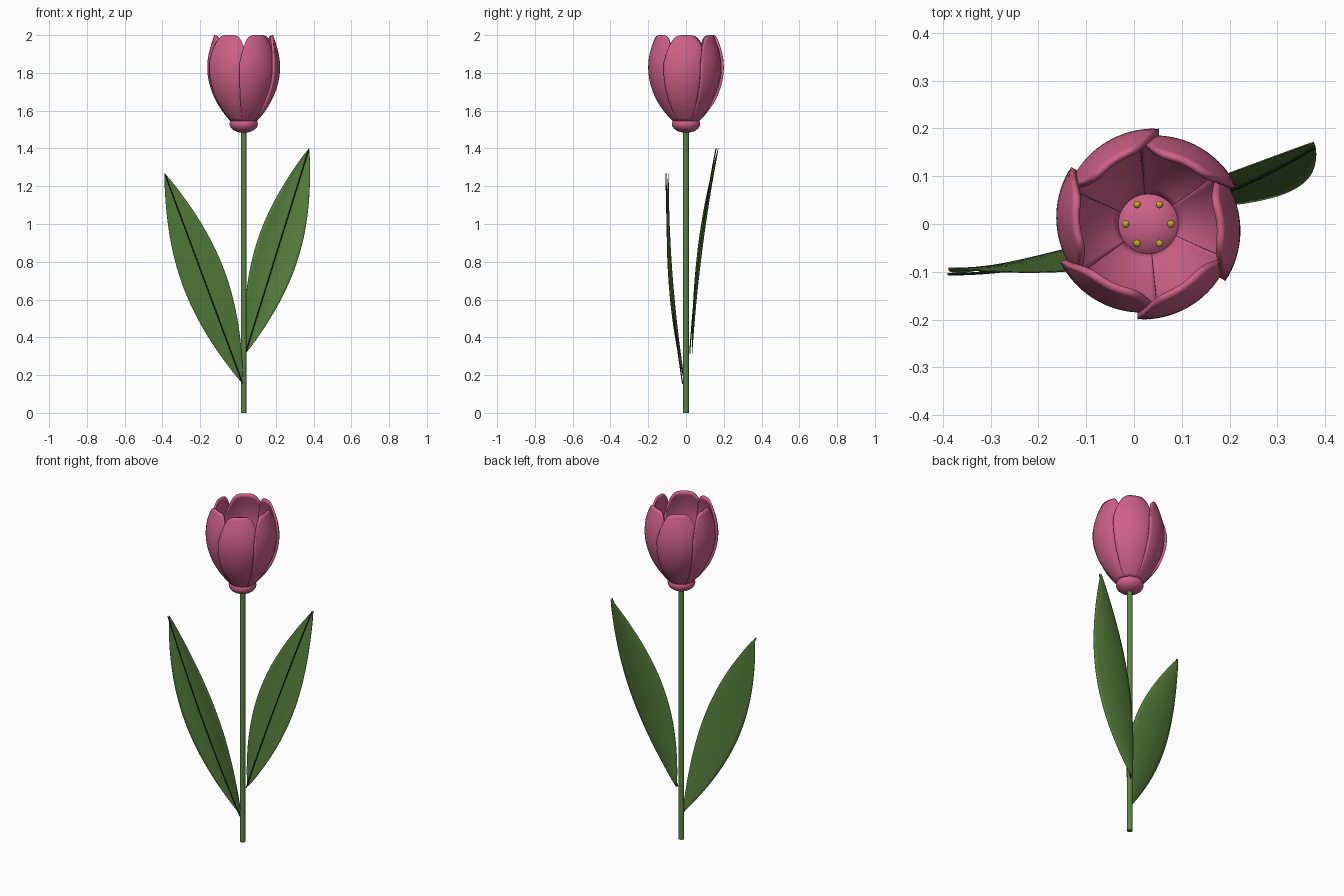
import bpy, bmesh, math
from mathutils import Vector, Matrix

if "Cube" in bpy.data.objects:
    bpy.data.objects.remove(bpy.data.objects["Cube"])

CX = 0.03  # flower axis


def material(name, rgb):
    m = bpy.data.materials.new(name)
    m.diffuse_color = (*rgb, 1)
    m.use_nodes = True
    m.node_tree.nodes["Principled BSDF"].inputs["Base Color"].default_value = m.diffuse_color
    return m


PINK = material("petal pink", (0.62, 0.12, 0.25))
LEAF = material("leaf green", (0.085, 0.20, 0.042))
STEM = material("stem green", (0.10, 0.24, 0.05))
VEIN = material("vein dark green", (0.012, 0.025, 0.008))
GOLD = material("stamen gold", (0.58, 0.38, 0.02))


def finish(name, bm, mat):
    me = bpy.data.meshes.new(name)
    bm.to_mesh(me)
    bm.free()
    for p in me.polygons:
        p.use_smooth = True
    ob = bpy.data.objects.new(name, me)
    me.materials.append(mat)
    bpy.context.collection.objects.link(ob)
    bpy.context.view_layer.objects.active = ob
    ob.select_set(True)
    bpy.ops.object.shade_smooth_by_angle(angle=math.radians(40))
    ob.select_set(False)
    return ob


def sheet(name, fn, nu, nv, mat, thickness, offset):
    """Surface fn(u, v) with u in -1..1 and v in 0..1, thickened."""
    bm = bmesh.new()
    rows = [[bm.verts.new(fn(2 * i / nu - 1, j / nv)) for i in range(nu + 1)]
            for j in range(nv + 1)]
    for a, b in zip(rows, rows[1:]):
        for i in range(nu):
            bm.faces.new((a[i], a[i + 1], b[i + 1], b[i]))
    bmesh.ops.remove_doubles(bm, verts=bm.verts, dist=1e-5)
    ob = finish(name, bm, mat)
    mod = ob.modifiers.new("thickness", "SOLIDIFY")
    mod.thickness, mod.offset = thickness, offset
    return ob


def tube(name, points, radius, mat, sides=2):
    cu = bpy.data.curves.new(name, "CURVE")
    cu.dimensions = "3D"
    cu.bevel_depth, cu.bevel_resolution, cu.use_fill_caps = radius, sides, True
    sp = cu.splines.new("POLY")
    sp.points.add(len(points) - 1)
    for p, co in zip(sp.points, points):
        p.co = (*co, 1)
    cu.materials.append(mat)
    ob = bpy.data.objects.new(name, cu)
    bpy.context.collection.objects.link(ob)
    return ob


def ball(name, center, size, mat, seg=32):
    bm = bmesh.new()
    m = Matrix.Translation(center) @ Matrix.Diagonal((*size, 1))
    bmesh.ops.create_uvsphere(bm, u_segments=seg, v_segments=seg // 2, radius=1, matrix=m)
    return finish(name, bm, mat)


# Stem and flower base
tube("stem", [(CX, 0, 0), (CX, 0, 1.52)], 0.015, STEM, 6)
ball("flower_base", (CX, 0, 1.53), (0.075, 0.075, 0.047), PINK)

# Petals: six overlapping shells, each tucked under its neighbour
PROFILE = [(0, .066), (.13, .115), (.35, .168), (.565, .191), (.78, .185), (1, .155)]


def petal_radius(s):
    total = 0
    for i, (si, ri) in enumerate(PROFILE):
        for j, (sj, _) in enumerate(PROFILE):
            if j != i:
                ri *= (s - sj) / (si - sj)
        total += ri
    return total


def petal(center):
    def fn(u, v):
        s = v * (1 - 0.33 * abs(u) ** 4.5)
        r = petal_radius(s) - 0.009 * u * min(1, s * 4)
        a = center + u * math.radians(36.5)
        return (CX + r * math.cos(a), r * math.sin(a), 1.54 + 0.46 * s)
    return fn


for k in range(6):
    a = math.radians(60 * k)
    sheet(f"petal_{k + 1}", petal(a), 20, 24, PINK, 0.013, -1)
    # Stamen with a small round tip
    x, y = CX + 0.047 * math.cos(a), 0.047 * math.sin(a)
    tube(f"stamen_{k + 1}", [(x, y, 1.55), (x, y, 1.61)], 0.003, GOLD)
    ball(f"stamen_tip_{k + 1}", (x, y, 1.612), (0.008, 0.008, 0.008), GOLD, 12)


# Leaves: pointed blades cupped toward the front, each with a raised midrib
def leaf(name, base, tip, depth, half_width):
    (x0, z0), (x1, z1) = base, tip
    d = Vector((x1 - x0, z1 - z0)).normalized()

    def fn(u, v):
        w = half_width * math.sin(math.pi * v) ** 0.9 if 0 < v < 1 else 0
        x = x0 + (x1 - x0) * v + d.y * w * u
        z = z0 + (z1 - z0) * v - d.x * w * u
        y = depth(v) - 0.018 * u * u * w / half_width
        return (x, y, z)

    sheet(name, fn, 12, 32, LEAF, 0.003, 0)
    rib = [Vector(fn(0, i / 24)) - Vector((0, 0.012, 0)) for i in range(25)]
    tube(name + "_midrib", rib, 0.003, VEIN)


leaf("left_leaf", (0.025, 0.155), (-0.388, 1.268),
     lambda t: -0.006 - 0.087 * (1 - (1 - t) ** 2), 0.117)
leaf("right_leaf", (0.04, 0.315), (0.376, 1.40),
     lambda t: 0.032 + 0.139 * (0.5 * t + 0.5 * t * t), 0.117)
